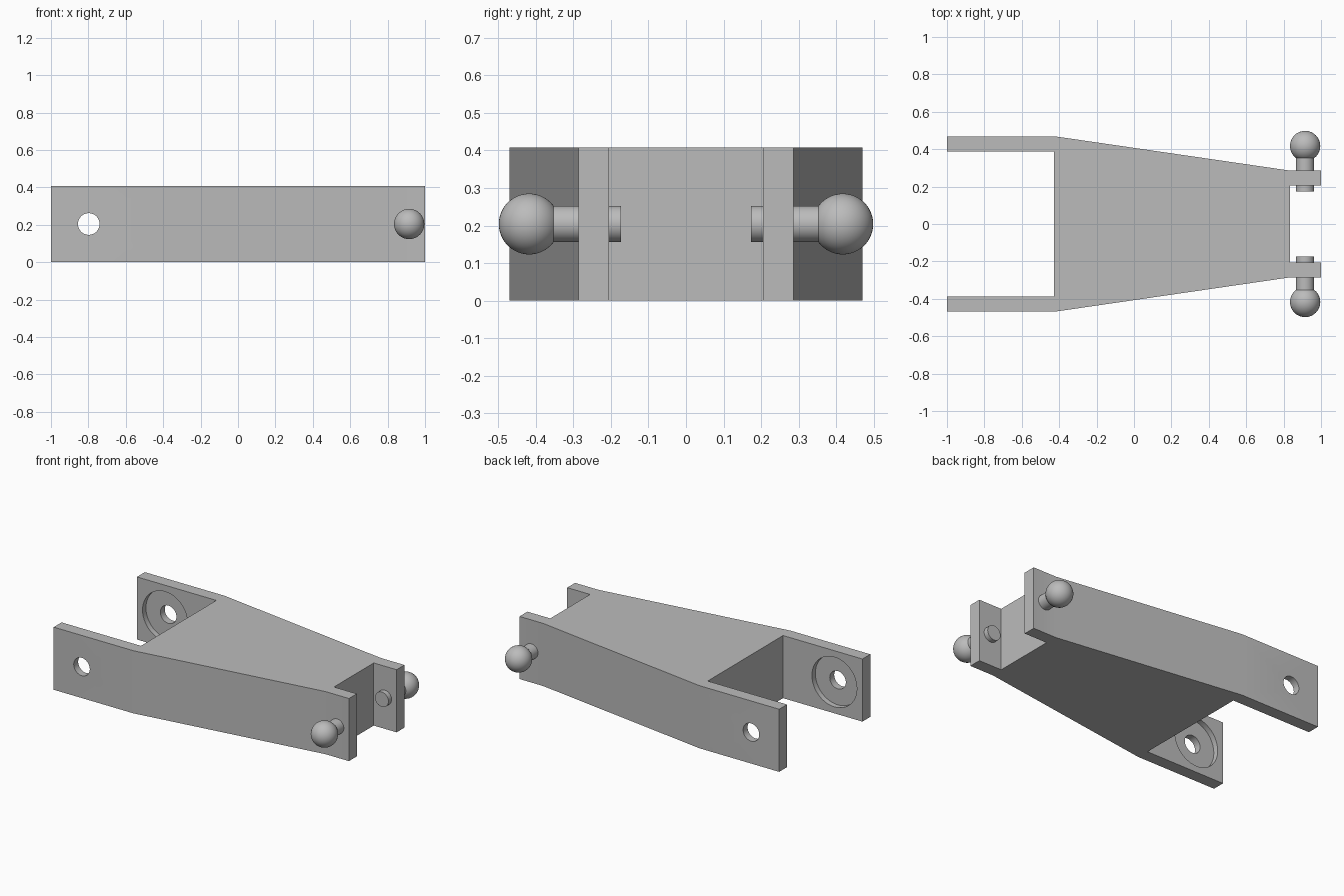
import bpy, bmesh
from math import radians
from mathutils import Matrix

HEIGHT = 0.408
MID = HEIGHT / 2

if "Cube" in bpy.data.objects:
    bpy.data.objects.remove(bpy.data.objects["Cube"])

# Single grey material
grey = bpy.data.materials.new("plain grey")
grey.use_nodes = True
GREY = (0.5, 0.5, 0.5, 1)
grey.diffuse_color = GREY
grey.node_tree.nodes["Principled BSDF"].inputs["Base Color"].default_value = GREY


def make_object(name, bm):
    bmesh.ops.recalc_face_normals(bm, faces=bm.faces)
    mesh = bpy.data.meshes.new(name)
    bm.to_mesh(mesh)
    bm.free()
    mesh.materials.append(grey)
    obj = bpy.data.objects.new(name, mesh)
    bpy.context.collection.objects.link(obj)
    return obj


def cylinder_y(name, x, y0, y1, radius):
    """Cylinder lying along y at mid height."""
    bm = bmesh.new()
    place = Matrix.Translation((x, (y0 + y1) / 2, MID)) @ Matrix.Rotation(radians(90), 4, "X")
    bmesh.ops.create_cone(bm, cap_ends=True, segments=48, radius1=radius, radius2=radius,
                          depth=abs(y1 - y0), matrix=place)
    return make_object(name, bm)


def smooth(obj):
    bpy.ops.object.select_all(action="DESELECT")
    obj.select_set(True)
    bpy.context.view_layer.objects.active = obj
    bpy.ops.object.shade_smooth_by_angle(angle=radians(30))


# Tapered arm: half outline mirrored in y, then extruded upwards
half = [(-0.428, 0.388), (-1, 0.388), (-1, 0.469), (-0.425, 0.469),
        (0.83, 0.286), (1, 0.286), (1, 0.205), (0.835, 0.205)]
outline = half + [(x, -y) for x, y in reversed(half)]
bm = bmesh.new()
base = bm.faces.new([bm.verts.new((x, y, 0)) for x, y in outline])
top = bmesh.ops.extrude_face_region(bm, geom=[base])
bmesh.ops.translate(bm, vec=(0, 0, HEIGHT),
                    verts=[v for v in top["geom"] if isinstance(v, bmesh.types.BMVert)])
arm = make_object("tapered_arm", bm)

# Bolt holes through the fork, with a round recess on each inner face
cutters = [cylinder_y("bolt_hole_cutter", -0.798, -0.6, 0.6, 0.058),
           cylinder_y("recess_cutter", -0.798, -0.423, 0.423, 0.162)]
bpy.context.view_layer.objects.active = arm
for cutter in cutters:
    cutter.hide_render = True
    mod = arm.modifiers.new("cut", "BOOLEAN")
    mod.operation = "DIFFERENCE"
    mod.solver = "EXACT"
    mod.object = cutter
    bpy.ops.object.modifier_apply(modifier=mod.name)
    bpy.data.objects.remove(cutter)
smooth(arm)
arm.data.update()

# Ball studs through the narrow end
for side, s in (("back", 1), ("front", -1)):
    smooth(cylinder_y(side + "_stud_pin", 0.915, s * 0.173, s * 0.40, 0.0485))
    bm = bmesh.new()
    bmesh.ops.create_uvsphere(bm, u_segments=40, v_segments=24, radius=0.081,
                              matrix=Matrix.Translation((0.915, s * 0.417, MID)))
    smooth(make_object(side + "_stud_ball", bm))
